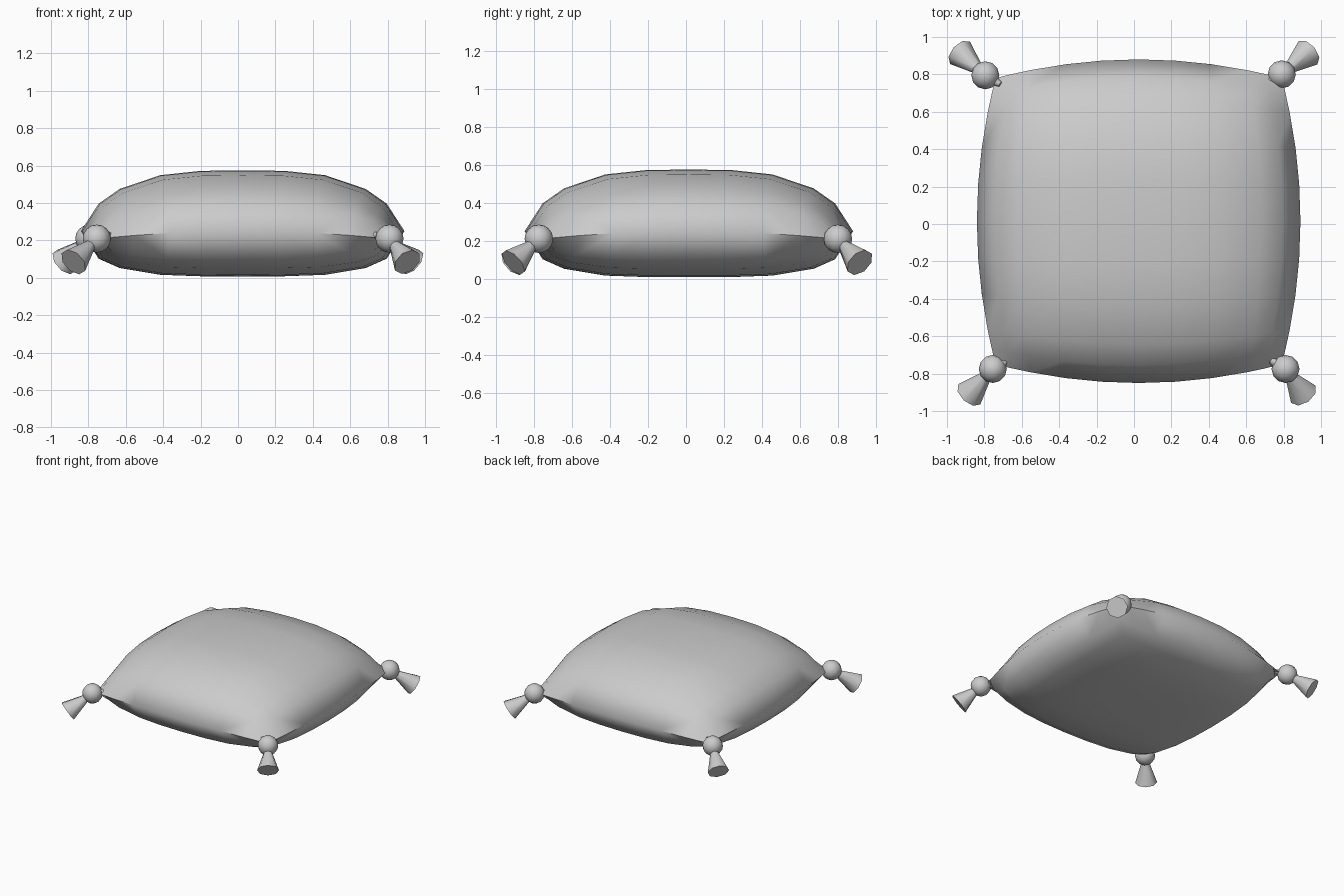
import bpy
import bmesh
from mathutils import Vector

cube = bpy.data.objects.get("Cube")
if cube:
    bpy.data.objects.remove(cube, do_unlink=True)

fabric = bpy.data.materials.new("grey fabric")
fabric.use_nodes = True
GREY = (0.6, 0.6, 0.6, 1)
fabric.diffuse_color = GREY
fabric.node_tree.nodes["Principled BSDF"].inputs["Base Color"].default_value = GREY


def finish(name, bm, angle):
    bmesh.ops.recalc_face_normals(bm, faces=bm.faces)
    mesh = bpy.data.meshes.new(name)
    bm.to_mesh(mesh)
    bm.free()
    obj = bpy.data.objects.new(name, mesh)
    bpy.context.collection.objects.link(obj)
    mesh.materials.append(fabric)
    bpy.ops.object.select_all(action='DESELECT')
    obj.select_set(True)
    bpy.context.view_layer.objects.active = obj
    bpy.ops.object.shade_smooth_by_angle(angle=angle)
    return obj


# Cushion: two puffed grids that meet at a seam
HALF, PINCH = 0.865, 0.1
STEPS = [0, 0.26, 0.51, 0.76, 0.89, 1]
STEPS = [-s for s in STEPS[:0:-1]] + STEPS


def cushion_point(u, v, top):
    x = u * (HALF - PINCH * v * v) + 0.025
    y = v * (HALF - PINCH * u * u) + 0.015
    seam = 0.25 - 0.04 * (u * v) ** 2
    if top:
        puff = ((1 - abs(u) ** 3.2) * (1 - abs(v) ** 3.2)) ** 0.68
        return x, y, seam + (0.575 - seam) * puff
    puff = ((1 - u ** 4) * (1 - v ** 4)) ** 0.5
    return x, y, seam + (0.008 - seam) * puff


bm = bmesh.new()
for top in (True, False):
    rows = [[bm.verts.new(cushion_point(u, v, top)) for u in STEPS] for v in STEPS]
    for a, b in zip(rows, rows[1:]):
        for i in range(len(STEPS) - 1):
            bm.faces.new((a[i], a[i + 1], b[i + 1], b[i]))
bmesh.ops.remove_doubles(bm, verts=bm.verts, dist=0.0005)
finish("cushion", bm, 1.2)


# Tassels: knot, flared skirt and a short cord into each corner
def cone(name, start, end, r1, r2, sides):
    bm = bmesh.new()
    axis = end - start
    bmesh.ops.create_cone(bm, cap_ends=True, segments=sides,
                          radius1=r1, radius2=r2, depth=axis.length)
    turn = axis.to_track_quat('Z', 'Y').to_matrix()
    bmesh.ops.rotate(bm, verts=bm.verts, matrix=turn)
    bmesh.ops.translate(bm, verts=bm.verts, vec=(start + end) / 2)
    return finish(name, bm, 0.9)


corners = {
    "front_left": ((0.81, -0.775), (0.905, -0.91)),
    "front_right": ((-0.755, -0.775), (-0.88, -0.91)),
    "back_left": ((0.79, 0.8), (0.93, 0.915)),
    "back_right": ((-0.795, 0.795), (-0.93, 0.915)),
}
for place, (knot, tip) in corners.items():
    centre = Vector((*knot, 0.21))
    end = Vector((*tip, 0.085))
    bm = bmesh.new()
    bmesh.ops.create_uvsphere(bm, u_segments=12, v_segments=8, radius=0.075)
    bmesh.ops.translate(bm, verts=bm.verts, vec=centre)
    finish("knot_" + place, bm, 0.9)
    cone("skirt_" + place, centre.lerp(end, 0.25), end, 0.028, 0.08, 8)
    inner = Vector((knot[0] * 0.9, knot[1] * 0.94, 0.23))
    cone("cord_" + place, centre, inner, 0.04, 0.015, 8)
